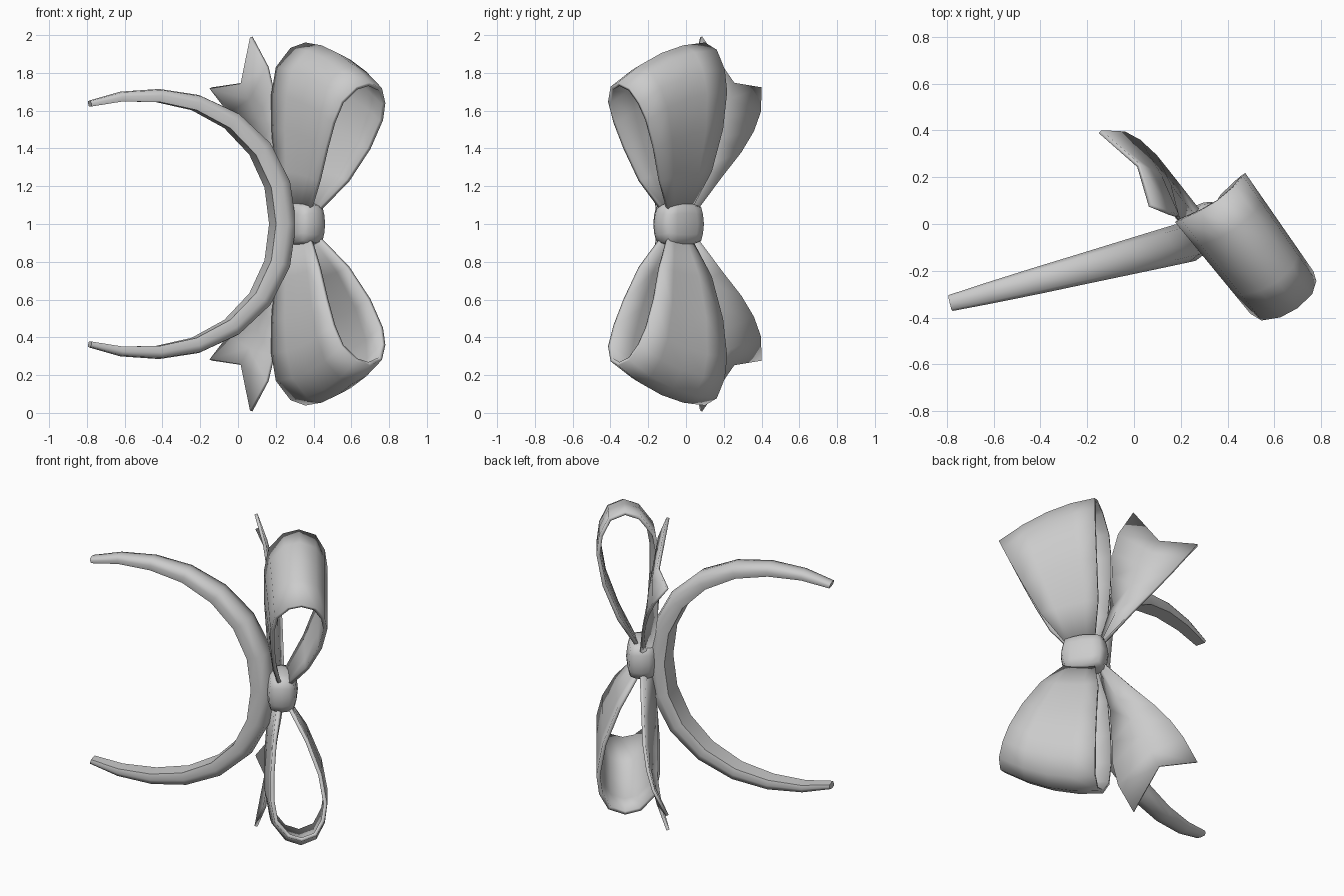
import bpy, bmesh, math
from mathutils import Vector

cube = bpy.data.objects.get("Cube")
if cube:
    bpy.data.objects.remove(cube, do_unlink=True)

grey = bpy.data.materials.new("light_grey")
grey.use_nodes = True
colour = (0.6, 0.6, 0.6, 1)
grey.diffuse_color = colour
grey.node_tree.nodes["Principled BSDF"].inputs["Base Color"].default_value = colour

# Bow axes: T runs through the loops' thickness, W along the ribbon's width
T = Vector((0.82, 0.57, 0))
W = Vector((0.57, -0.82, 0))
MID = Vector((0, 0, 1))


def loft(name, rows, closed=False, caps=False, thickness=0, mirror=False, angle=40):
    """Skin rows of points; z is measured from the middle of the model."""
    bm = bmesh.new()
    grid = [[bm.verts.new(p) for p in row] for row in rows]
    n = len(grid[0])
    for a, b in zip(grid, grid[1:]):
        for i in range(n if closed else n - 1):
            j = (i + 1) % n
            bm.faces.new((a[i], a[j], b[j], b[i]))
    if caps:
        bm.faces.new(grid[0])
        bm.faces.new(grid[-1])
    bmesh.ops.recalc_face_normals(bm, faces=bm.faces)
    return finish(name, bm, thickness, mirror, angle)


def finish(name, bm, thickness=0, mirror=False, angle=40):
    mesh = bpy.data.meshes.new(name)
    bm.to_mesh(mesh)
    bm.free()
    obj = bpy.data.objects.new(name, mesh)
    bpy.context.collection.objects.link(obj)
    obj.location = MID
    mesh.materials.append(grey)
    if thickness:
        mod = obj.modifiers.new("Thickness", "SOLIDIFY")
        mod.thickness = thickness
        mod.offset = 0
    if mirror:
        mod = obj.modifiers.new("Mirror", "MIRROR")
        mod.use_axis = (False, False, True)
        mod.use_mirror_merge = False
    bpy.ops.object.select_all(action="DESELECT")
    obj.select_set(True)
    bpy.context.view_layer.objects.active = obj
    bpy.ops.object.shade_smooth_by_angle(angle=math.radians(angle))
    return obj


# Headband: tapered crescent, (x, z, radial half, width half) from tip to middle
half = [(-0.785, 0.638, 0.016, 0.035), (-0.62, 0.675, 0.026, 0.046),
        (-0.42, 0.68, 0.035, 0.057), (-0.22, 0.643, 0.042, 0.066),
        (-0.03, 0.548, 0.049, 0.075), (0.12, 0.4, 0.055, 0.082),
        (0.213, 0.21, 0.059, 0.086), (0.242, 0, 0.061, 0.087)]
path = half + [(x, -z, r, w) for x, z, r, w in reversed(half[:-1])]
U = Vector((0.968, 0.25, 0))
N = Vector((-0.25, 0.968, 0))
section = [(-1, -0.85), (-1, 0.85), (-0.1, 1), (0.75, 0.75), (1, 0),
           (0.85, -0.75), (0, -1)]
centres = [Vector((x, -0.075 + 0.258 * (x - 0.235), z)) for x, z, r, w in path]
rows = []
for i, (c, p) in enumerate(zip(centres, path)):
    tangent = centres[min(i + 1, len(path) - 1)] - centres[max(i - 1, 0)]
    out = Vector((-tangent.z * U.x, -tangent.z * U.y, tangent.dot(U))).normalized()
    rows.append([c + out * a * p[2] + N * b * p[3] for a, b in section])
loft("headband", rows, closed=True, caps=True, angle=60)

# Bow loops: teardrop profile (t, h) swept across the ribbon's width
teardrop = [(0.21, 0), (0.175, 0.25), (0.16, 0.5), (0.16, 0.7), (0.185, 0.86),
            (0.265, 0.97), (0.35, 1), (0.44, 0.96), (0.49, 0.85), (0.505, 0.72),
            (0.47, 0.5), (0.385, 0.25), (0.26, 0)]
rows = []
for s in (-1, -0.5, 0, 0.5, 1):
    length = 0.835 - 0.105 * s - 0.05 * s * s
    row = []
    for t, h in teardrop:
        depth = t + 0.06 * (1 + s) * (0.5 - t)
        spread = 0.075 + 0.205 * h ** 0.6
        w = 0.24 + 0.13 * h + s * spread + 0.02 * (1 + s) * h + 0.015 * (1 - s) * h ** 8
        row.append(T * depth + W * w + Vector((0, 0, 0.06 + h * length)))
    rows.append(row)
loft("bow_loops", rows, thickness=0.022, mirror=True, angle=60)

# Tails: three lengthwise lines ending in a swallowtail notch
front_edge = [(0.25, -0.02, 0.06), (0.19, 0.02, 0.33), (0.185, 0.03, 0.55),
              (0.185, 0.035, 0.7), (0.155, 0.045, 0.83), (0.07, 0.08, 0.99)]
centre_line = [(0.27, 0.02, 0.06), (0.2, 0.1, 0.3), (0.15, 0.165, 0.45),
               (0.11, 0.205, 0.56), (0.065, 0.23, 0.66), (0.02, 0.25, 0.745)]
back_edge = [(0.28, 0.05, 0.06), (0.17, 0.19, 0.25), (0.09, 0.29, 0.38),
             (0.02, 0.355, 0.49), (-0.045, 0.39, 0.59), (-0.145, 0.395, 0.72)]
loft("bow_tails", [front_edge, centre_line, back_edge], thickness=0.018, mirror=True)

# Knot: rounded block around the pinched ribbon
bm = bmesh.new()
bmesh.ops.create_cube(bm, size=2)
bmesh.ops.subdivide_edges(bm, edges=bm.edges, cuts=3, use_grid_fill=True)
for v in bm.verts:
    c = v.co.lerp(v.co.normalized() * 1.1, 0.65)
    v.co = T * (0.255 + 0.085 * c.x) + W * (0.225 + 0.132 * c.y) + Vector((0, 0, 0.115 * c.z))
bmesh.ops.recalc_face_normals(bm, faces=bm.faces)
finish("knot", bm, angle=60)
